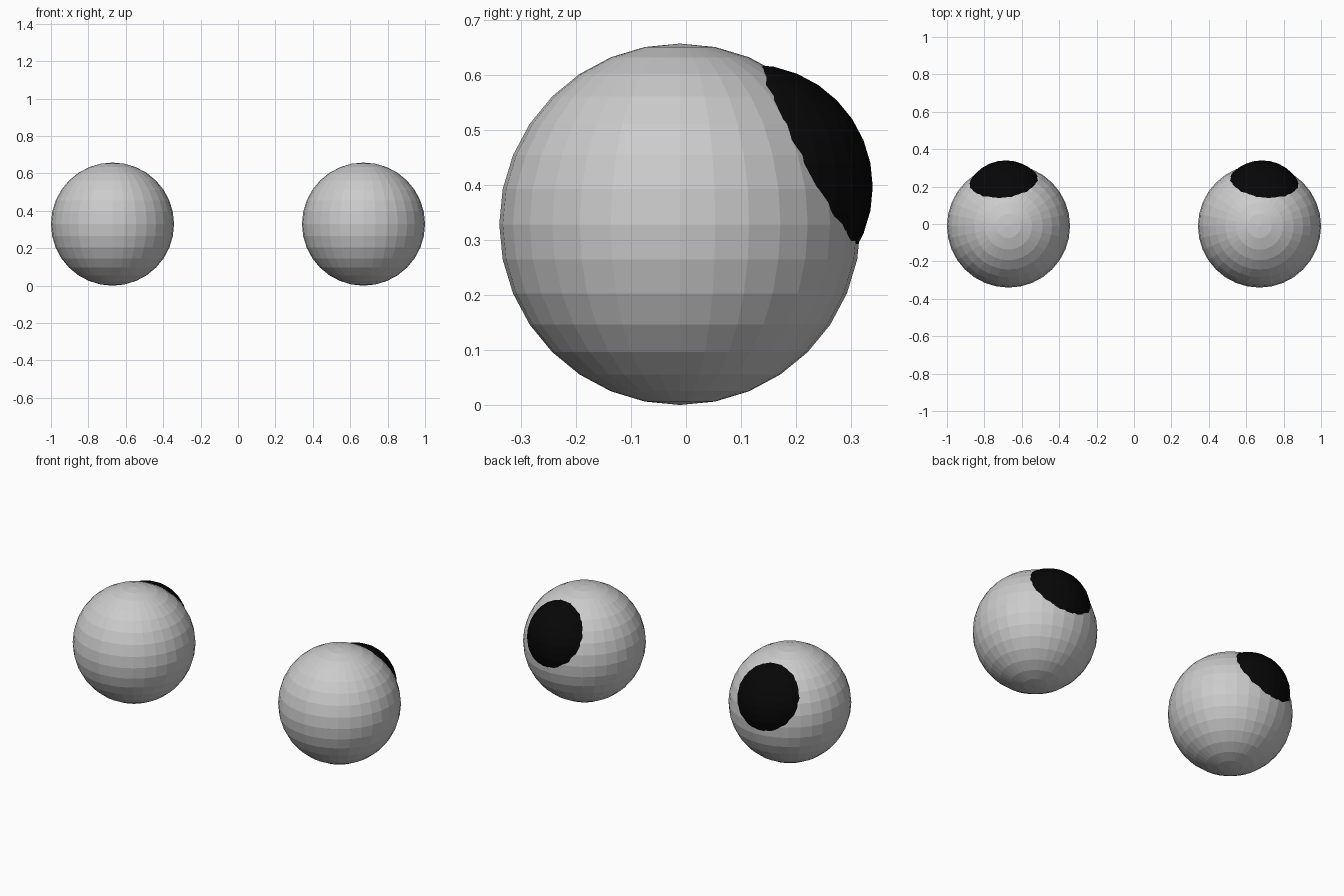
import bpy

if "Cube" in bpy.data.objects:
    bpy.data.objects.remove(bpy.data.objects["Cube"])

black = bpy.data.materials.new("black")
black.diffuse_color = (0.002, 0.002, 0.002, 1)
black.use_nodes = True
black.node_tree.nodes["Principled BSDF"].inputs["Base Color"].default_value = black.diffuse_color


def ball(name, radius, location):
    bpy.ops.mesh.primitive_uv_sphere_add(
        segments=32, ring_count=16, radius=radius, location=location)
    obj = bpy.context.object
    obj.name = name
    return obj


# A pair of eyes, each with a smaller dark ball bulging out as the pupil
for side, s in (("left", -1), ("right", 1)):
    ball(side + "_eyeball", 0.329, (s * 0.671, -0.011, 0.329))
    pupil = ball(side + "_pupil", 0.223, (s * 0.685, 0.117, 0.397))
    pupil.data.materials.append(black)
